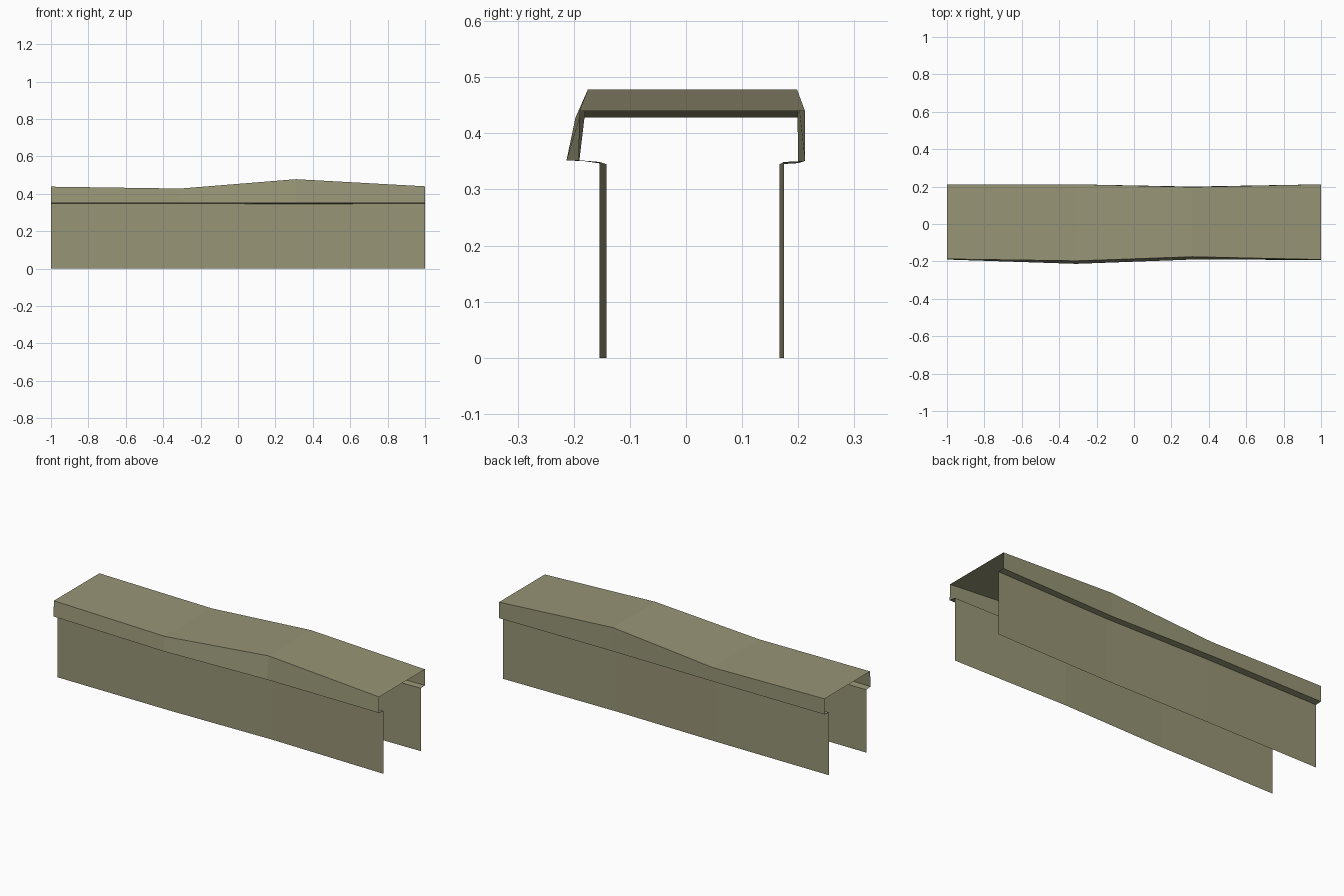
import bpy
import bmesh

cube = bpy.data.objects.get("Cube")
if cube:
    bpy.data.objects.remove(cube, do_unlink=True)

olive = bpy.data.materials.new("weathered olive")
olive.use_nodes = True
COLOUR = (0.31, 0.30, 0.18, 1)
olive.diffuse_color = COLOUR
olive.node_tree.nodes["Principled BSDF"].inputs["Base Color"].default_value = COLOUR

# Stations along the length: each rail lists its (y, z) at these x positions
STATIONS = (-1, -0.31, 0.31, 1)
ROOF_Z = (0.438, 0.428, 0.478, 0.44)


def rail(ys, zs):
    zs = zs if isinstance(zs, tuple) else (zs,) * len(STATIONS)
    return list(zip(STATIONS, ys, zs))


FRONT_WALL = (-0.153, -0.154, -0.142, -0.154)
BACK_WALL = (0.175, 0.174, 0.167, 0.175)
LEDGE_Z = (0.349, 0.349, 0.345, 0.349)

front_foot = rail(FRONT_WALL, 0)
front_top = rail(FRONT_WALL, LEDGE_Z)
front_drip = rail((-0.19, -0.213, -0.19, -0.192), 0.352)
front_eave = rail((-0.187, -0.197, -0.175, -0.19), ROOF_Z)
back_eave = rail((0.212, 0.212, 0.198, 0.212), ROOF_Z)
back_drip = rail((0.212, 0.212, 0.2, 0.212), (0.351, 0.351, 0.347, 0.351))
back_top = rail(BACK_WALL, LEDGE_Z)
back_foot = rail(BACK_WALL, 0)


def panel(name, lower, upper):
    """Thin sheet spanning two neighbouring rails."""
    bm = bmesh.new()
    a = [bm.verts.new(p) for p in lower]
    b = [bm.verts.new(p) for p in upper]
    for i in range(len(a) - 1):
        bm.faces.new((a[i], a[i + 1], b[i + 1], b[i]))
    mesh = bpy.data.meshes.new(name)
    bm.to_mesh(mesh)
    bm.free()
    mesh.materials.append(olive)
    bpy.context.collection.objects.link(bpy.data.objects.new(name, mesh))


# Sheets run around the section from the front foot to the back foot
panel("front_wall", front_foot, front_top)
panel("front_ledge", front_top, front_drip)
panel("front_fascia", front_drip, front_eave)
panel("roof_deck", front_eave, back_eave)
panel("back_fascia", back_eave, back_drip)
panel("back_ledge", back_drip, back_top)
panel("back_wall", back_top, back_foot)
